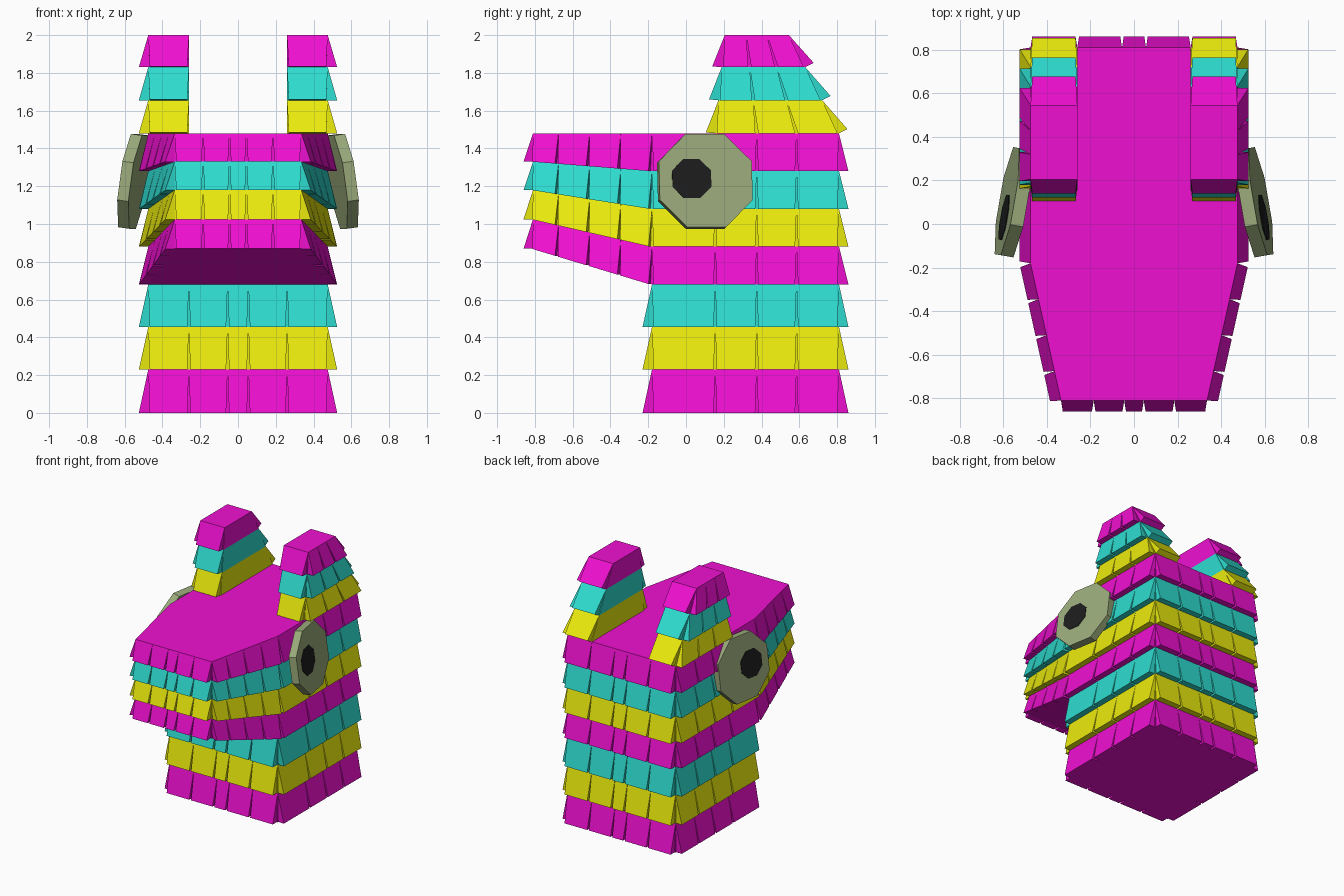
import bpy, bmesh, math
from mathutils import Vector, Matrix

if "Cube" in bpy.data.objects:
    bpy.data.objects.remove(bpy.data.objects["Cube"])

def material(name, rgb):
    m = bpy.data.materials.new(name)
    m.diffuse_color = (*rgb, 1)
    m.use_nodes = True
    m.node_tree.nodes["Principled BSDF"].inputs["Base Color"].default_value = m.diffuse_color
    return m

PINK = material("pink_paper", (0.87, 0.005, 0.64))
TEAL = material("teal_paper", (0.027, 0.72, 0.63))
YELLOW = material("yellow_paper", (0.83, 0.83, 0.004))
OLIVE = material("eye_olive", (0.33, 0.41, 0.2))
BLACK = material("pupil_black", (0.012, 0.012, 0.012))
BANDS = [PINK, YELLOW, TEAL]

FLARE, GAP = 0.05, 0.008

def finish(bm, name, mat, mirror=False):
    me = bpy.data.meshes.new(name)
    bm.to_mesh(me)
    bm.free()
    me.materials.append(mat)
    ob = bpy.data.objects.new(name, me)
    bpy.context.collection.objects.link(ob)
    if mirror:
        ob.modifiers.new("mirror", 'MIRROR')
    return ob

def band(name, bottom, top, cuts, mat, caps=(False, False), mirror=False):
    """Core walls plus flared tabs. cuts per edge: None = open, [] = plain wall,
    otherwise the fractions along the edge where the tabs begin and end."""
    bm = bmesh.new()
    def face(*pts):
        bm.faces.new([bm.verts.new(p) for p in pts])
    bottom = [Vector(p) for p in bottom]
    top = [Vector(p) for p in top]
    for i, cut in enumerate(cuts):
        j = (i + 1) % len(cuts)
        if cut is None:
            continue
        b0, b1, t0, t1 = bottom[i], bottom[j], top[i], top[j]
        face(b0, b1, t1, t0)
        edge = (b1 - b0).normalized()
        out = edge.cross((t0 + t1) - (b0 + b1)).normalized() * FLARE
        for f, g in zip(cut, cut[1:]):
            p, q = b0.lerp(b1, f) + edge * GAP, b0.lerp(b1, g) - edge * GAP
            u, v = t0.lerp(t1, f), t0.lerp(t1, g)
            face(p + out, q + out, v, u)
            face(p, q, q + out, p + out)
            face(p, p + out, u)
            face(q, v, q + out)
    if caps[0]:
        face(*reversed(bottom))
    if caps[1]:
        face(*top)
    return finish(bm, name, mat, mirror)

def flip(cut):
    return [1 - f for f in reversed(cut)]

def ring(x_front, x_back, y0, y1, z_front, z_back):
    return [(-x_front, y0, z_front), (x_front, y0, z_front),
            (x_back, y1, z_back), (-x_back, y1, z_back)]

# Neck and head column: seven bands, the upper four open towards the muzzle
W, Y0, Y1 = 0.475, -0.18, 0.81
ends = [0, 0.226, 0.442, 0.558, 0.774, 1]
side = [0, 0.338, 0.56, 0.773, 1]
zs = [0, 0.23, 0.455, 0.68, 0.88, 1.08, 1.28, 1.48]
for k in range(7):
    band(f"neck_band_{k + 1}", ring(W, W, Y0, Y1, zs[k], zs[k]),
         ring(W, W, Y0, Y1, zs[k + 1], zs[k + 1]),
         [ends if k < 3 else None, side, ends, flip(side)],
         BANDS[k % 3], (k == 0, k == 6))

# Tapered muzzle: four bands
nose = [0, 0.224, 0.433, 0.567, 0.776, 1]
cheek = [0, 0.214, 0.476, 0.738, 1]
zf = [0.87, 1.025, 1.18, 1.33, 1.48]
for k in range(4):
    band(f"muzzle_band_{k + 1}", ring(0.335, W, -0.81, Y0, zf[k], zs[k + 3]),
         ring(0.335, W, -0.81, Y0, zf[k + 1], zs[k + 4]),
         [nose, cheek, None, flip(cheek)], BANDS[k % 3], (k == 0, k == 3))

# Ears: three bands each, plain on the inner side
def ear_ring(z):
    t = (z - 1.48) / 0.52
    yf, yb = 0.155 + 0.05 * t, 0.81 - 0.265 * t
    return [(0.26, yf, z), (W, yf, z), (W, yb, z), (0.26, yb, z)]

ze = [1.48, 1.655, 1.83, 2.0]
for k in range(3):
    band(f"ears_band_{k + 1}", ear_ring(ze[k]), ear_ring(ze[k + 1]),
         [[0, 1], [0, 0.336, 0.657, 1], [0, 1], []],
         BANDS[(k + 1) % 3], (False, k == 2), mirror=True)
    # Inner ends of the front and back tabs stay flush with the plain wall

# Eyes: tilted octagonal discs with inset dark pupils
normal = Vector((1, 0.173, 0.14)).normalized()

def disc(name, y, z, radius, lift, depth, mat):
    x = 0.584 - 0.173 * (y - 0.1) - 0.14 * (z - 1.23)
    bm = bmesh.new()
    bmesh.ops.create_cone(bm, cap_ends=True, segments=8, radius1=radius,
                          radius2=radius, depth=depth)
    side_axis = Vector((0, 0, 1)).cross(normal).normalized()
    up_axis = normal.cross(side_axis)
    basis = Matrix((side_axis, up_axis, normal)).transposed().to_4x4()
    centre = Vector((x, y, z)) + normal * (lift - depth / 2)
    spin = Matrix.Rotation(math.pi / 8, 4, 'Z')
    first = math.atan2(bm.verts[:][0].co.y, bm.verts[:][0].co.x) if bm.verts else 0
    if abs(math.sin(4 * (first - math.pi / 8))) < 0.1 and abs(math.sin(4 * first)) > 0.9:
        spin = Matrix.Identity(4)
    bm.transform(Matrix.Translation(centre) @ basis @ spin)
    finish(bm, name, mat, mirror=True)

disc("eyes", 0.105, 1.23, 0.27, 0, 0.06, OLIVE)
disc("pupils", 0.03, 1.24, 0.113, 0.004, 0.02, BLACK)
